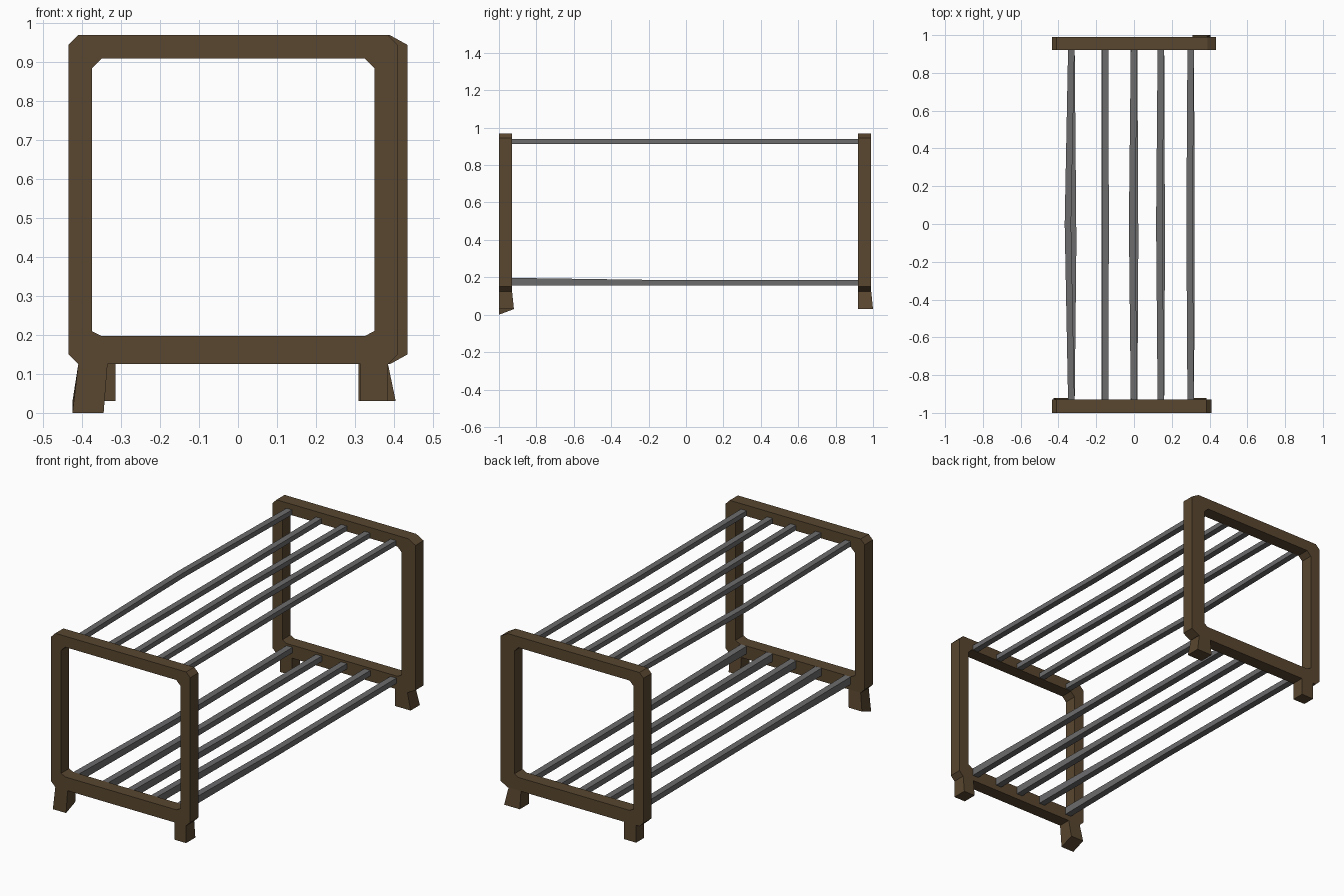
import bpy, bmesh

cube = bpy.data.objects.get("Cube")
if cube:
    bpy.data.objects.remove(cube, do_unlink=True)


def material(name, rgb):
    m = bpy.data.materials.new(name)
    m.use_nodes = True
    m.diffuse_color = (*rgb, 1)
    m.node_tree.nodes["Principled BSDF"].inputs["Base Color"].default_value = (*rgb, 1)
    return m


wood = material("dark_wood", (0.10, 0.062, 0.029))
steel = material("grey_metal", (0.15, 0.15, 0.155))


def loft(name, rings, mat, closed=False):
    """Join equal-length rings of points with quads; cap the ends, or close the loop."""
    bm = bmesh.new()
    loops = [[bm.verts.new(p) for p in r] for r in rings]
    pairs = list(zip(loops, loops[1:]))
    if closed:
        pairs.append((loops[-1], loops[0]))
    for a, b in pairs:
        n = len(a)
        for i in range(n):
            j = (i + 1) % n
            bm.faces.new((a[i], a[j], b[j], b[i]))
    if not closed:
        bm.faces.new(loops[0])
        bm.faces.new(loops[-1])
    bmesh.ops.recalc_face_normals(bm, faces=bm.faces)
    me = bpy.data.meshes.new(name)
    bm.to_mesh(me)
    bm.free()
    me.materials.append(mat)
    ob = bpy.data.objects.new(name, me)
    bpy.context.collection.objects.link(ob)
    return ob


def octagon(x0, x1, z0, z1, left, right, low, high):
    """Rectangle outline with chamfered corners."""
    return [(x0 + left, z0), (x1 - right, z0), (x1, z0 + low), (x1, z1 - high),
            (x1 - right, z1), (x0 + left, z1), (x0, z1 - high), (x0, z0 + low)]


# End frames: chamfered outline with a chamfered opening
def frame(name, y0, y1, right_edge, right_cut):
    outer = octagon(-0.435, right_edge, 0.125, 0.97, 0.025, right_cut, 0.025, 0.025)
    inner = octagon(-0.375, 0.35, 0.197, 0.91, 0.025, 0.025, 0.013, 0.025)
    rings = [[(x, y, z) for x, z in outline]
             for outline, y in ((outer, y0), (outer, y1), (inner, y1), (inner, y0))]
    loft(name, rings, wood, closed=True)


frame("front_frame", -1, -0.93, 0.41, 0.025)
frame("back_frame", 0.92, 0.99, 0.435, 0.045)


# Feet: top and bottom rectangles, bottom height may differ front to back
def foot(name, top, bottom, z_front, z_back):
    def ring(r, zf, zb):
        x0, x1, y0, y1 = r
        return [(x0, y0, zf), (x1, y0, zf), (x1, y1, zb), (x0, y1, zb)]
    loft(name, [ring(bottom, z_front, z_back), ring(top, 0.126, 0.126)], wood)


foot("front_right_foot", (-0.41, -0.335, -1, -0.93), (-0.425, -0.345, -1, -0.92), 0, 0.03)
foot("front_left_foot", (0.315, 0.385, -1, -0.93), (0.315, 0.385, -1, -0.92), 0.03, 0.03)
foot("back_right_foot", (-0.39, -0.315, 0.92, 0.99), (-0.39, -0.315, 0.92, 0.99), 0.03, 0.03)
foot("back_left_foot", (0.31, 0.385, 0.92, 0.99), (0.31, 0.405, 0.92, 1.0), 0.03, 0.03)


# Bars: square rods between the frames, slightly bowed at the middle
def bar(name, stations):
    rings = []
    for x, y, half, z0, z1 in stations:
        rings.append([(x - half, y, z0), (x + half, y, z0), (x + half, y, z1), (x - half, y, z1)])
    loft(name, rings, steel)


centres = [-0.332, -0.153, 0.0, 0.142, 0.30]
bows = [-0.018, 0.003, -0.01, -0.008, -0.006]
for i, (x, bow) in enumerate(zip(centres, bows)):
    bar(f"upper_bar_{i + 1}", [(x, -0.94, 0.017, 0.913, 0.94),
                               (x + bow, 0, 0.017, 0.913, 0.94),
                               (x, 0.93, 0.017, 0.913, 0.94)])
    bar(f"lower_bar_{i + 1}", [(x, -0.94, 0.018, 0.155, 0.197),
                               (x - bow * 0.5, -0.1, 0.018, 0.155, 0.185),
                               (x, 0.93, 0.018, 0.155, 0.185)])
